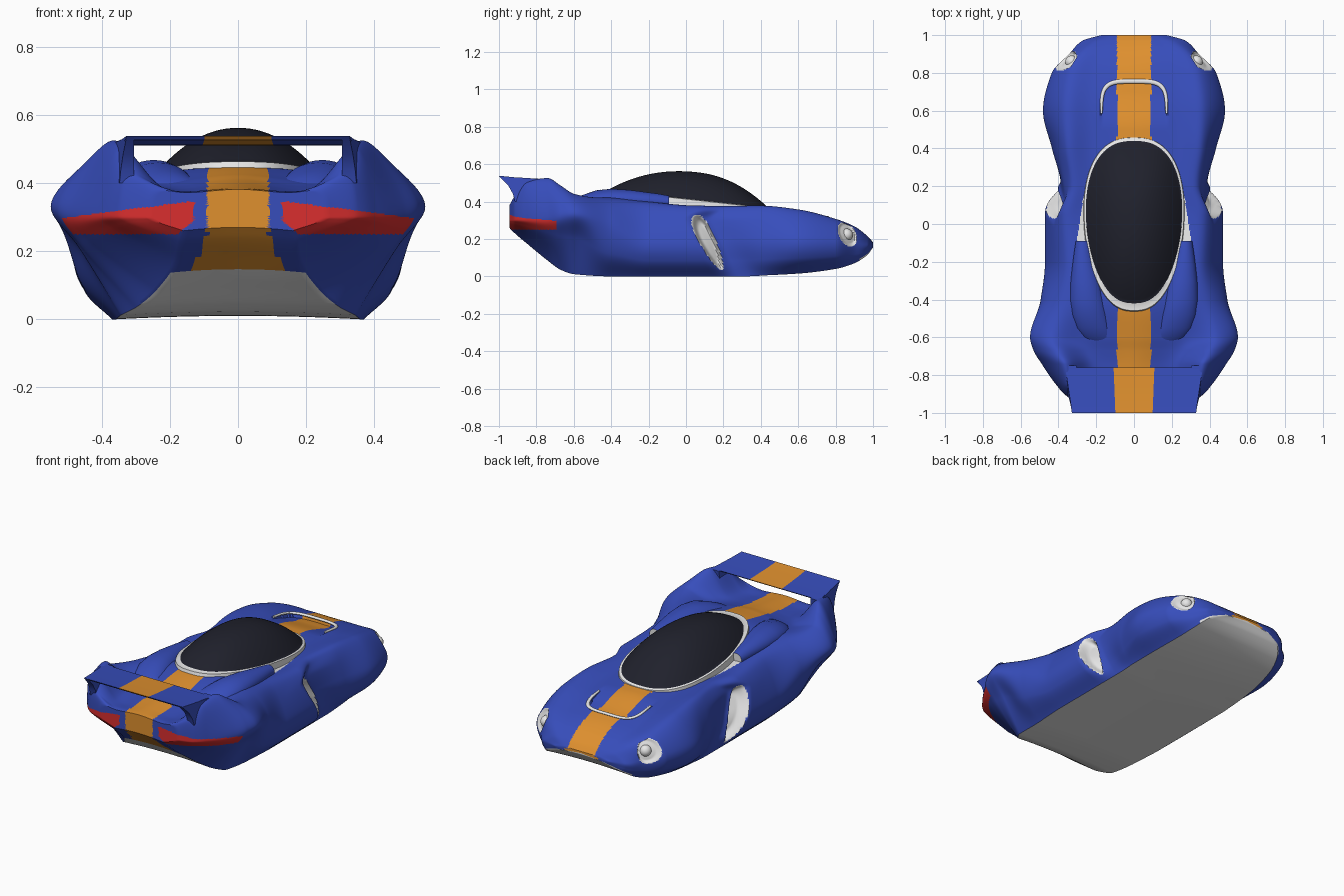
import bpy, bmesh, math
from mathutils import Vector

if "Cube" in bpy.data.objects:
    bpy.data.objects.remove(bpy.data.objects["Cube"])


def material(name, rgb):
    m = bpy.data.materials.new(name)
    m.use_nodes = True
    m.diffuse_color = (*rgb, 1)
    m.node_tree.nodes["Principled BSDF"].inputs["Base Color"].default_value = (*rgb, 1)
    return m


MATS = [material("body blue", (.038, .075, .5)), material("stripe orange", (.74, .28, .028)),
        material("light red", (.7, .028, .028)), material("glass black", (.014, .015, .025)),
        material("trim white", (.82, .82, .82))]
BLUE, ORANGE, RED, BLACK, WHITE = range(5)


def finish(name, bm, angle=40):
    bmesh.ops.recalc_face_normals(bm, faces=bm.faces)
    mesh = bpy.data.meshes.new(name)
    bm.to_mesh(mesh)
    bm.free()
    for m in MATS:
        mesh.materials.append(m)
    ob = bpy.data.objects.new(name, mesh)
    bpy.context.collection.objects.link(ob)
    bpy.ops.object.select_all(action='DESELECT')
    ob.select_set(True)
    bpy.context.view_layer.objects.active = ob
    bpy.ops.object.shade_smooth_by_angle(angle=math.radians(angle))


def loft(rings, paint, start_cap=BLUE, end_cap=BLUE):
    """Skin closed rings; paint(centre, ring index, point index) picks the colour."""
    bm = bmesh.new()
    rows = [[bm.verts.new(p) for p in ring] for ring in rings]
    n = len(rows[0])
    for i in range(len(rows) - 1):
        for j in range(n):
            k = (j + 1) % n
            f = bm.faces.new((rows[i][j], rows[i][k], rows[i + 1][k], rows[i + 1][j]))
            f.material_index = paint(f.calc_center_median(), i, j)
    bm.faces.new(rows[0]).material_index = start_cap
    bm.faces.new(rows[-1]).material_index = end_cap
    return bm


def smooth(t):
    t = min(1, max(0, t))
    return t * t * (3 - 2 * t)


# Body stations: y, floor edge x z, widest x z, fender crown x z, valley z, centre z
STATIONS = [
    (-.945, .16, .26, .26, .31, .24, .375, .372, .382),
    (-.915, .17, .23, .35, .32, .32, .43, .378, .385),
    (-.85, .18, .175, .41, .33, .345, .505, .38, .39),
    (-.74, .24, .085, .485, .335, .37, .525, .388, .40),
    (-.67, .30, .035, .53, .338, .405, .485, .392, .41),
    (-.6, .345, .012, .55, .335, .44, .44, .40, .425),
    (-.4, .36, 0, .49, .28, .40, .40, .43, .45),
    (-.2, .37, 0, .465, .2, .37, .38, .40, .43),
    (.05, .37, 0, .465, .2, .38, .365, .372, .40),
    (.2, .37, 0, .385, .2, .34, .365, .365, .38),
    (.4, .37, .005, .43, .21, .36, .37, .355, .365),
    (.6, .36, .015, .475, .21, .37, .35, .34, .345),
    (.8, .33, .04, .43, .2, .345, .30, .30, .305),
    (.9, .30, .07, .34, .185, .29, .26, .265, .265),
    (.97, .25, .115, .27, .17, .21, .21, .215, .215),
    (1, .15, .155, .17, .17, .13, .178, .182, .182)]


def monotone(col):
    """Monotone cubic through one column of the stations."""
    ys, vs = [s[0] for s in STATIONS], [s[col] for s in STATIONS]
    d = [(b - a) / (q - p) for a, b, p, q in zip(vs, vs[1:], ys, ys[1:])]
    m = [d[0]] + [2 * a * b / (a + b) if a * b > 0 else 0 for a, b in zip(d, d[1:])] + [d[-1]]

    def at(y):
        i = max(k for k in range(len(d)) if k == 0 or ys[k] <= y)
        h = ys[i + 1] - ys[i]
        t = (y - ys[i]) / h
        s = smooth(t)
        return (vs[i] * (1 - s) + vs[i + 1] * s + h * t * (1 - t) * ((1 - t) * m[i] - t * m[i + 1]))
    return at


COLS = [monotone(c) for c in range(1, 9)]
FLOOR, SEG = 10, 24
CROWN = FLOOR + 3 * SEG
HALF = FLOOR + 5 * SEG


def intake(y, z):
    u, v = y - .12, z - .18
    along, across = .447 * u - .894 * v, .894 * u + .447 * v
    return abs(along / .165) ** 2.4 + (across / (.042 - .08 * along)) ** 2


def lamp(y, z):
    u, v = y - .862, z - .225
    return ((u + .3 * v) / .048) ** 2 + (v / .066) ** 2


def vent(x, y):
    return 1 - (x / .172) ** 4 - (max(0, y - .585) / .17) ** 4


def section(y):
    we, ze, w, zw, xf, zf, zv, zc = [c(y) for c in COLS]
    tuck = .86 - .3 * math.exp(-((y + .57) / .12) ** 2)
    rise = .42 + .18 * smooth((-.4 - y) / .2)
    key = [Vector(p) for p in ((we, ze), (we + (w - we) * tuck, ze + (zw - ze) * rise),
                               (w, zw), (xf, zf), (xf * .6, zv), (0, zc))]
    key = [2 * key[0] - key[1]] + key + [Vector((-xf * .6, zv))]
    half = [Vector((we * j / FLOOR, ze + .01 * (1 - (j / FLOOR) ** 2))) for j in range(FLOOR)]
    for s in range(5):
        a, b, c, d = key[s:s + 4]
        for k in range(SEG):
            t = k / SEG
            half.append(.5 * (2 * b + (c - a) * t + (2 * a - 5 * b + 4 * c - d) * t * t
                              + (3 * b - a - 3 * c + d) * t ** 3))
    half.append(key[6])
    # Rake the sides along the intakes, press in the intakes, lamp pockets and vent
    rake = .5 * (1 - smooth((abs(y - .12) - .1) / .25))
    ring = []
    for j, p in enumerate(half):
        q = y
        if j < CROWN:
            q += rake * (.18 - p.y) * min(1, j / FLOOR) * (1 - smooth((p.y - .3) / .065))
        if FLOOR < j < CROWN:
            p.x -= .05 * smooth((1 - intake(q, p.y)) / .7)
            p.x -= .02 * smooth((1 - lamp(q, p.y)) / .5)
        elif j >= CROWN and vent(p.x, y) > 0:
            p.y -= .025 * smooth((y - .5) / .2)
        ring.append((p.x, q, p.y))
    return ring + [(-x, q, z) for x, q, z in ring[-2:0:-1]]


def end_cap(ring, mid, count):
    out = []
    for k in range(1, count + 1):
        s = 1 - .98 * k / count
        out.append([(x * s, y, mid + (z - mid) * s) for x, y, z in ring])
    return out


def paint_body(c, i, j):
    x, y, z = abs(c.x), c.y, c.z
    j = min(j, 2 * HALF - 1 - j)
    if j < FLOOR and y > -.805:
        return WHITE
    if y > .93 and j < FLOOR + 7:
        return WHITE
    if FLOOR < j < CROWN and (intake(y, z) < 1 or (lamp(y, z) < 1 and x > .2)):
        return WHITE
    if j > CROWN and -.1 < y < .17 and .2 < x < .285 - .15 * (y - .03):
        return WHITE
    if (y < -.69 and x > .13 + 1.2 * max(0, .29 - z)
            and .25 < z < .345 - .13 * (x - .15)):
        return RED
    if x < .09 + (.4 * max(0, .25 - z) if y < -.7 else 0):
        return ORANGE
    return BLUE


COUNT = 340
us = [2 * i / COUNT - 1 for i in range(COUNT + 1)]
rings = [section(.0275 + .9725 * (.6 * u + .4 * math.sin(u * math.pi / 2))) for u in us]
rings = end_cap(rings[0], .31, 20)[::-1] + rings + end_cap(rings[-1], .172, 3)
finish("body_shell", loft(rings, paint_body, ORANGE, ORANGE))


# Canopy dome with a white rim that drops into the body
def egg(a, s, lift):
    c, n = math.cos(a), math.sin(a)
    grow = s if s <= 1 else s + (s - 1) * 1.2 * max(0, -n)
    y = .01 + .43 * n * grow
    x = .253 * math.copysign(abs(c) ** .8, c) * (1 + .12 * n) * grow
    return (x, y + .05 * max(0, 1 - s), .415 - .11 * y + lift)


levels = [(k / 24, .143 * (1 - (k / 24) ** 2.2)) for k in range(1, 25)]
levels += [(1.04, -.002), (1.06, -.07)]
dome = [[egg(math.tau * k / 96, s, h) for k in range(96)] for s, h in levels]
finish("canopy", loft(dome, lambda c, i, j: BLACK if i < 23 else WHITE, BLACK, WHITE))

# Raised white lip round the bonnet vent
lip = []
for k in range(61):
    a = math.pi * k / 60
    c, n = math.cos(a), max(0, math.sin(a))
    x, y = .172 * math.copysign(abs(c) ** .5, c), .585 + .17 * n ** .5
    z = COLS[7](y) - (COLS[7](y) - COLS[6](y)) * (x / (.6 * COLS[4](y))) ** 2
    out = Vector((c ** 3, n ** 3, 0)).normalized() * (.006 + .006 * n ** .5)
    lip.append([(x + out.x * math.cos(b), y + out.y * math.cos(b), z + .007 * math.sin(b))
                for b in (math.tau * q / 10 for q in range(10))])
finish("bonnet_vent_lip", loft(lip, lambda c, i, j: WHITE, WHITE, WHITE))

# Rear wing, cut into three so that the stripe runs across it
WING = [(-.76, .52), (-.82, .524), (-.92, .53), (-1, .538), (-.99, .527), (-.86, .512), (-.77, .511)]
spans = [[(f * (.36 + .13 * (y + .76)), y, z) for y, z in WING] for f in (-1, -.3, .3, 1)]
finish("rear_wing", loft(spans, lambda c, i, j: ORANGE if i == 1 else BLUE), 30)

FIN = [(-.75, .52), (-.82, .522), (-.92, .53), (-1, .536), (-.95, .485), (-.925, .44),
       (-.915, .40), (-.84, .40), (-.76, .44)]
# Shoulder scoop path: y, centre x, radius x, centre z, radius z
SCOOP = [(-.09, .272, .036, .395, .036), (-.15, .27, .047, .40, .042), (-.22, .266, .06, .403, .048),
         (-.3, .258, .077, .406, .056), (-.4, .248, .092, .406, .062), (-.48, .235, .097, .40, .06),
         (-.55, .215, .095, .39, .046), (-.6, .19, .08, .385, .03), (-.63, .17, .05, .38, .01)]

for side, name in ((1, "left"), (-1, "right")):
    # Wing supports
    walls = [[(side * .305, y, z) for y, z in FIN],
             [(side * (.365 + .15 * (y + .75) + .06 * (.53 - z)), y, z) for y, z in FIN]]
    finish(name + "_wing_support", loft(walls, lambda c, i, j: BLUE), 30)

    # Shoulder scoops with a white mouth
    tube = [[(side * (cx + rx * math.cos(a)), y, cz + rz * math.sin(a))
             for a in (math.tau * k / 32 for k in range(32))] for y, cx, rx, cz, rz in SCOOP]
    finish(name + "_shoulder_scoop", loft(tube, lambda c, i, j: BLUE, WHITE, BLUE))

    # Headlamp lenses
    bm = bmesh.new()
    bmesh.ops.create_uvsphere(bm, u_segments=24, v_segments=14, radius=.034)
    for v in bm.verts:
        v.co += Vector((side * .33, .858, .222))
    for f in bm.faces:
        f.material_index = WHITE
    finish(name + "_headlamp", bm)
